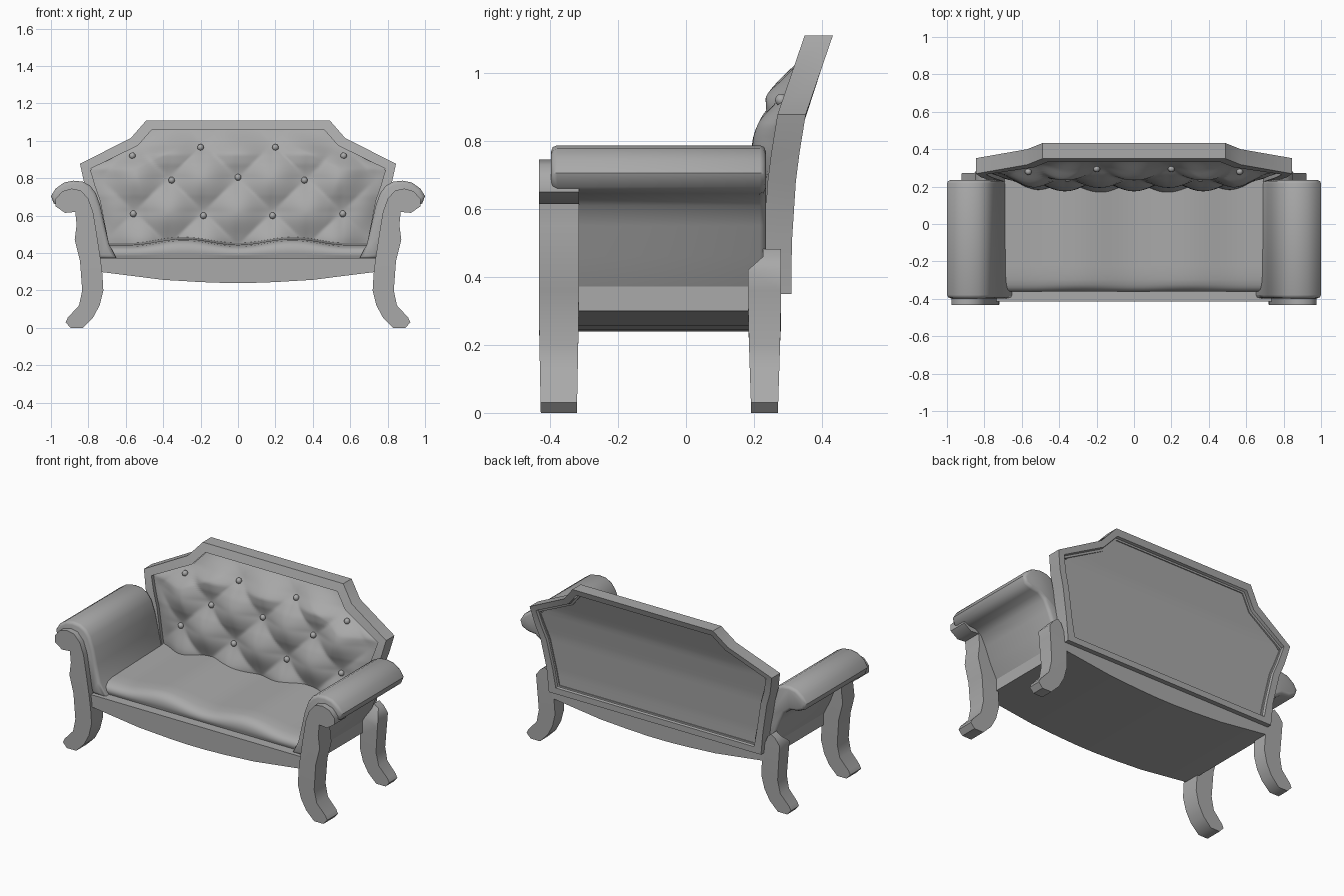
import bpy, bmesh
from math import sin, cos, pi

cube = bpy.data.objects.get("Cube")
if cube:
    bpy.data.objects.remove(cube)

grey = bpy.data.materials.new("plain_grey")
grey.use_nodes = True
GREY = (0.4, 0.4, 0.4, 1)
grey.diffuse_color = GREY
grey.node_tree.nodes["Principled BSDF"].inputs["Base Color"].default_value = GREY
parts = []


def finish(name, bm, recalc=True):
    if recalc:
        bmesh.ops.recalc_face_normals(bm, faces=bm.faces)
    mesh = bpy.data.meshes.new(name)
    bm.to_mesh(mesh)
    bm.free()
    mesh.materials.append(grey)
    ob = bpy.data.objects.new(name, mesh)
    bpy.context.collection.objects.link(ob)
    parts.append(ob)
    return ob


def lerp_table(table, t):
    """Linear lookup in a list of (key, value) pairs."""
    for (a, va), (b, vb) in zip(table, table[1:]):
        if t <= b:
            return va + (vb - va) * max(0, t - a) / (b - a)
    return table[-1][1]


def prism(name, pts, y0, y1, bevel=0.0, taper=0.0):
    """Extrude an (x, z) outline along y, narrowing near the floor if tapered."""
    bm = bmesh.new()
    loops = [[bm.verts.new((x, y, z)) for x, z in pts] for y in (y0, y1)]
    n = len(pts)
    caps = [bm.faces.new(loop) for loop in loops]
    for i in range(n):
        j = (i + 1) % n
        bm.faces.new((loops[0][i], loops[0][j], loops[1][j], loops[1][i]))
    bmesh.ops.recalc_face_normals(bm, faces=bm.faces)
    if bevel:
        rims = list({e for f in caps for e in f.edges})
        bmesh.ops.bevel(bm, geom=rims, offset=bevel, segments=2,
                        profile=0.5, affect='EDGES')
    if taper:
        bmesh.ops.triangulate(bm, faces=caps)
        mid = (y0 + y1) / 2
        for v in bm.verts:
            low = max(0, 1 - v.co.z / 0.3)
            v.co.y = mid + (v.co.y - mid) * (1 - taper * low)
    return finish(name, bm)


def sheet(name, nu, nv, func, flip=False):
    """Smooth grid surface from func(u, v), both running 0 to 1."""
    bm = bmesh.new()
    g = [[bm.verts.new(func(i / nu, j / nv)) for i in range(nu + 1)]
         for j in range(nv + 1)]
    for j in range(nv):
        for i in range(nu):
            q = [g[j][i], g[j][i + 1], g[j + 1][i + 1], g[j + 1][i]]
            bm.faces.new(q[::-1] if flip else q)
    parts.remove(ob := finish(name, bm, False))
    ob.data.shade_smooth()


def both_sides(half):
    return half + [(-x, z) for x, z in reversed(half)]


# Backrest: leaning depth, and half outlines of frame and its openings
BACK = [(0.35, 0.31), (0.48, 0.31), (0.71, 0.325), (0.877, 0.352), (1.11, 0.432)]
outer = [(0.74, 0.35), (0.755, 0.5), (0.79, 0.68), (0.82, 0.765),
         (0.845, 0.877), (0.572, 1.016), (0.49, 1.11)]
inner = [(0.68, 0.40), (0.70, 0.5), (0.735, 0.68), (0.765, 0.765),
         (0.79, 0.85), (0.535, 0.975), (0.46, 1.06)]
rear_opening = [(x + 0.012, z + (-0.012 if z < 0.45 else 0.012 if z > 0.84 else 0))
                for x, z in inner]
inner_width = [(z, x) for x, z in inner]


def back_y(z):
    return lerp_table(BACK, z)


def front_y(z):
    return back_y(z) - 0.083


def ring(name, out_half, rear_half, front_half, near, far):
    """Closed frame following the lean of the backrest."""
    bm = bmesh.new()
    loops = [[bm.verts.new((x, back_y(z) - d, z)) for x, z in both_sides(h)]
             for h, d in ((out_half, near), (rear_half, near),
                          (front_half, far), (out_half, far))]
    n = len(loops[0])
    for k in range(4):
        a, b = loops[k], loops[(k + 1) % 4]
        for i in range(n):
            j = (i + 1) % n
            bm.faces.new((a[i], a[j], b[j], b[i]))
    finish(name, bm)


ring("backrest_frame", outer, rear_opening, inner, 0, 0.083)
ring("back_moulding", rear_opening, inner, inner, 0.018, 0.035)


def panel_point(u, v):
    z = 0.40 + 0.66 * v
    return ((2 * u - 1) * lerp_table(inner_width, z), back_y(z) - 0.024, z)


sheet("back_panel", 8, 24, panel_point, flip=True)


# Tufted cushion: shallow diamond creases run between the buttons
def tuft_y(x, z):
    w = lerp_table(inner_width, z)
    rim = min(1, max(0, w - abs(x)) / 0.24)
    edge = rim * (1.6 - 0.6 * rim) * min(1, max(0, 1.06 - z) / 0.13)
    i, j = x / 0.185, (z - 0.8) / 0.18
    p, q = abs(sin(pi * (i + j) / 2)), abs(sin(pi * (i - j) / 2))
    puff = 0.35 * max(p, q) + 0.65 * p * q
    return front_y(z) + 0.022 - edge * (0.025 + 0.058 * puff)


def tuft_point(u, v):
    z = 0.40 + 0.66 * v
    x = (2 * u - 1) * lerp_table(inner_width, z)
    return (x, tuft_y(x, z), z)


sheet("tufted_back_cushion", 128, 64, tuft_point)

buttons = [(0, 0.805)] + [(s * x, z) for s in (1, -1) for x, z in
           ((0.2, 0.965), (0.565, 0.92), (0.355, 0.79), (0.185, 0.6), (0.56, 0.61))]
for x, z in buttons:
    bm = bmesh.new()
    bmesh.ops.create_uvsphere(bm, u_segments=10, v_segments=6, radius=0.018)
    bmesh.ops.translate(bm, verts=bm.verts, vec=(x, tuft_y(x, z) - 0.004, z))
    finish("button", bm)

# Seat base with a bowed lower edge
prism("seat_base", both_sides([(0.06, 0.24), (0.2, 0.245), (0.4, 0.257),
                               (0.74, 0.3), (0.74, 0.375)]), -0.415, 0.28)

# Seat cushion with two soft swells and a rounded front
SEAT_Y = [(0, -0.352), (0.1, -0.362), (0.2, -0.352), (0.3, -0.325), (0.4, -0.27), (1, 0.26)]
SEAT_Z = [(0, 0.37), (0.1, 0.405), (0.2, 0.433), (0.3, 0.451), (0.4, 0.46), (1, 0.471)]


def seat_point(u, v):
    x = (2 * u - 1) * 0.70
    z = lerp_table(SEAT_Z, v)
    swell = -0.016 * cos(2 * pi * min(abs(x), 0.58) / 0.58)
    return (x, lerp_table(SEAT_Y, v), z + swell * min(1, (z - 0.37) / 0.08))


sheet("seat_cushion", 40, 20, seat_point)

# Rolled arms, scrolled front legs and shorter rear legs
arm = [(0.65, 0.372), (0.69, 0.45), (0.715, 0.56), (0.735, 0.65), (0.76, 0.72),
       (0.79, 0.76), (0.83, 0.782), (0.88, 0.787), (0.93, 0.777), (0.975, 0.745),
       (1.0, 0.705), (0.985, 0.665), (0.94, 0.645), (0.89, 0.64), (0.85, 0.61),
       (0.82, 0.55), (0.785, 0.46), (0.74, 0.372)]
foot = [(0.845, 0.36), (0.833, 0.2), (0.85, 0.12), (0.91, 0.055), (0.922, 0.03),
        (0.895, 0), (0.83, 0), (0.775, 0.055), (0.74, 0.12), (0.72, 0.2), (0.725, 0.29)]
scroll = [(0.735, 0.37), (0.755, 0.5), (0.775, 0.62), (0.80, 0.69), (0.84, 0.735),
          (0.89, 0.745), (0.94, 0.73), (0.975, 0.69), (0.975, 0.65), (0.925, 0.615),
          (0.87, 0.62), (0.863, 0.55), (0.873, 0.47)]
rear_top = [(0.74, 0.40), (0.765, 0.46), (0.79, 0.482), (0.82, 0.46), (0.85, 0.42)]

for side, s in (("left", 1), ("right", -1)):
    def flipped(pts):
        return [(s * x, z) for x, z in pts]
    prism(side + "_arm", flipped(arm), -0.397, 0.235, bevel=0.018)
    prism(side + "_front_leg", flipped(foot + scroll), -0.433, -0.315, taper=0.1)
    rear = prism(side + "_rear_leg", flipped(foot + rear_top), 0.182, 0.28, taper=0.2)
    # Slope the top of the rear leg back against the frame
    for v in rear.data.vertices:
        if v.co.z > 0.45 and v.co.y < 0.2:
            v.co.y += 0.045

# Soft shading with crisp edges
bpy.ops.object.select_all(action='DESELECT')
for ob in parts:
    ob.select_set(True)
bpy.context.view_layer.objects.active = parts[0]
bpy.ops.object.shade_smooth_by_angle(angle=0.8)
